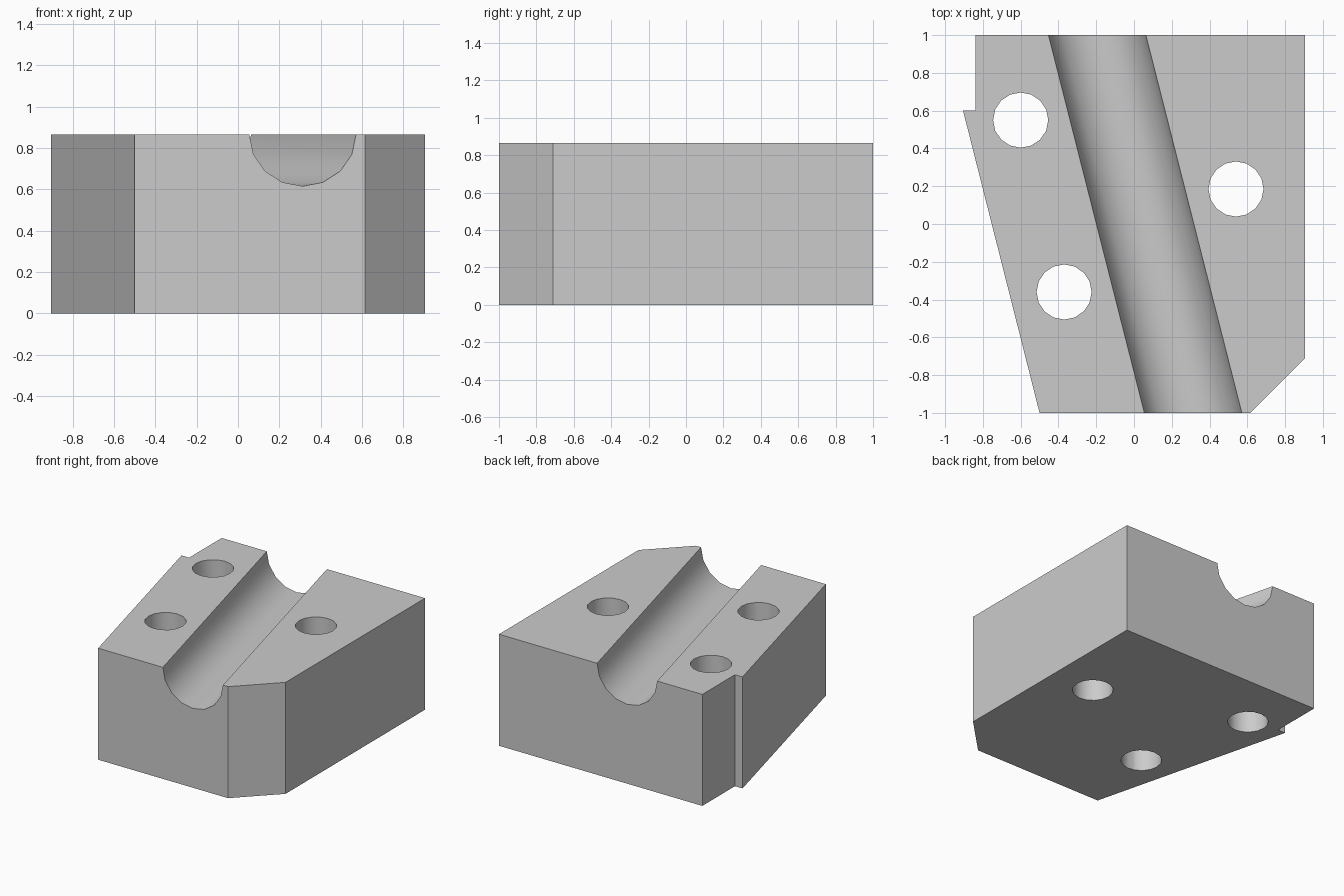
import bpy, bmesh, math

if "Cube" in bpy.data.objects:
    bpy.data.objects.remove(bpy.data.objects["Cube"], do_unlink=True)

HEIGHT = 0.865
GROOVE_RADIUS = 0.25
GROOVE_ANGLE = math.radians(14.25)

grey = bpy.data.materials.new("plain_grey")
grey.use_nodes = True
colour = (0.6, 0.6, 0.6, 1)
grey.diffuse_color = colour
grey.node_tree.nodes["Principled BSDF"].inputs["Base Color"].default_value = colour


def prism(name, outline, low, high):
    """Extrude a flat outline from low to high along local z."""
    bm = bmesh.new()
    base = bm.faces.new([bm.verts.new((x, y, low)) for x, y in outline])
    top = bmesh.ops.extrude_face_region(bm, geom=[base])["geom"]
    verts = [v for v in top if isinstance(v, bmesh.types.BMVert)]
    bmesh.ops.translate(bm, vec=(0, 0, high - low), verts=verts)
    bmesh.ops.recalc_face_normals(bm, faces=bm.faces)
    mesh = bpy.data.meshes.new(name)
    bm.to_mesh(mesh)
    bm.free()
    mesh.materials.append(grey)
    obj = bpy.data.objects.new(name, mesh)
    bpy.context.collection.objects.link(obj)
    return obj


def arc(radius, start, end, steps):
    angles = [start + (end - start) * i / steps for i in range(steps + 1)]
    return [(radius * math.cos(a), radius * math.sin(a)) for a in angles]


# Block with a slanted, notched left side and a chamfered front corner
block = prism("block", [(-0.84, 1), (-0.84, 0.6), (-0.905, 0.6), (-0.5, -1),
                        (0.615, -1), (0.905, -0.71), (0.905, 1)], 0, HEIGHT)

# Slanted half-round groove along the top
profile = arc(GROOVE_RADIUS, math.pi, 2 * math.pi, 8)
profile += [(GROOVE_RADIUS, 0.3), (-GROOVE_RADIUS, 0.3)]
groove = prism("groove_cutter", profile, -2, 2)
groove.rotation_euler = (math.pi / 2, 0, GROOVE_ANGLE)
groove.location = (0.059, 0, HEIGHT)
cutters = [groove]

# Three vertical through holes
for x, y in [(-0.6, 0.55), (0.54, 0.185), (-0.37, -0.36)]:
    hole = prism("hole_cutter", arc(0.146, 0, 2 * math.pi, 16)[:-1], -0.2, HEIGHT + 0.2)
    hole.location = (x, y, 0)
    cutters.append(hole)

# Cut everything out of the block
bpy.ops.object.select_all(action="DESELECT")
block.select_set(True)
bpy.context.view_layer.objects.active = block
for cutter in cutters:
    cutter.hide_render = True
    cut = block.modifiers.new("cut", "BOOLEAN")
    cut.operation = "DIFFERENCE"
    cut.solver = "EXACT"
    cut.object = cutter
    bpy.ops.object.modifier_apply(modifier=cut.name)
    bpy.data.objects.remove(cutter, do_unlink=True)

bpy.ops.object.shade_smooth_by_angle(angle=math.radians(30))
